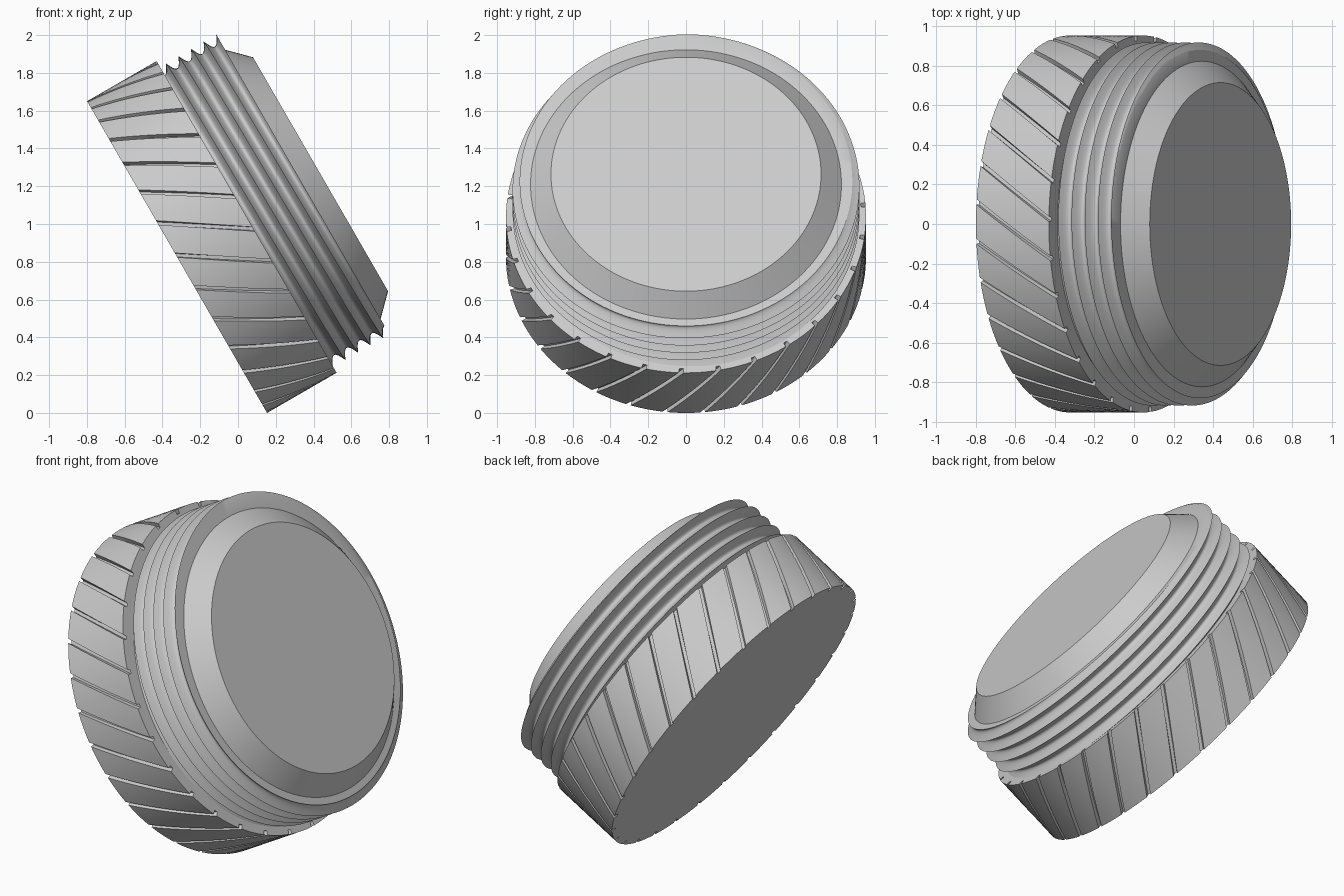
import bpy, bmesh
from math import sin, cos, pi, radians
from mathutils import Matrix, Vector

cube = bpy.data.objects.get("Cube")
if cube:
    bpy.data.objects.remove(cube, do_unlink=True)

GREY = (0.6, 0.6, 0.6, 1)
mat = bpy.data.materials.new("plain grey")
mat.use_nodes = True
mat.diffuse_color = GREY
mat.node_tree.nodes["Principled BSDF"].inputs["Base Color"].default_value = GREY

# The whole closure leans over: its axis is tilted 60 degrees towards +x
TILT = Matrix.Translation((-0.3225, 0, 0.825)) @ Matrix.Rotation(radians(60), 4, 'Y')


def polar(r, angle, z):
    return Vector((r * cos(angle), r * sin(angle), z))


def finish(name, bm):
    bmesh.ops.remove_doubles(bm, verts=bm.verts, dist=1e-4)
    bmesh.ops.recalc_face_normals(bm, faces=bm.faces)
    bm.transform(TILT)
    mesh = bpy.data.meshes.new(name)
    bm.to_mesh(mesh)
    bm.free()
    mesh.materials.append(mat)
    obj = bpy.data.objects.new(name, mesh)
    bpy.context.collection.objects.link(obj)
    bpy.ops.object.select_all(action='DESELECT')
    obj.select_set(True)
    bpy.context.view_layer.objects.active = obj
    bpy.ops.object.shade_smooth_by_angle(angle=radians(30))


def add_strips(bm, rows):
    """Quads between neighbouring rows of vertices."""
    for a, b in zip(rows, rows[1:]):
        for i in range(len(a) - 1):
            bm.faces.new((a[i], a[i + 1], b[i + 1], b[i]))


# Grip: a drum with slanted slots, made by twisting a notched outline upwards
R, HEIGHT, TWIST = 0.953, 0.425, 0.30
SLOTS, HALF, DEPTH = 30, 0.014, 0.025
STEP = 2 * pi / SLOTS
outline = []
for k in range(SLOTS):
    mid = radians(5.3) + k * STEP
    outline += [(R, mid - HALF), (R - DEPTH, mid - HALF * 0.8),
                (R - DEPTH, mid + HALF * 0.8)]
    outline += [(R, mid + HALF + (STEP - 2 * HALF) * i / 4) for i in range(4)]

bm = bmesh.new()
LEVELS = 8
rows = [[bm.verts.new(polar(r, a + TWIST * j / LEVELS, HEIGHT * j / LEVELS))
         for r, a in outline] for j in range(LEVELS + 1)]
add_strips(bm, [row + row[:1] for row in rows])
bm.faces.new(rows[0])
bm.faces.new(rows[-1])
finish("slotted_grip", bm)

# Threaded neck: helical sharp ridges with round valleys, then a bevelled end
PITCH, LOW, TOP = 0.077, 0.40, 0.769
TURN, PER = 144, 16
bm = bmesh.new()
columns = []
for i in range(TURN + 1):
    angle = 2 * pi * i / TURN
    start = TOP + PITCH * (i / TURN - 0.5)
    column = []
    for j in range(-6 * PER, PER + 1):
        z = min(max(start + PITCH * j / PER, LOW), TOP)
        r = 0.918 - 0.053 * abs(sin(pi * (z - start) / PITCH))
        column.append(bm.verts.new(polar(r, angle, z)))
    for r, z in ((0.823, TOP), (0.715, 0.877), (0, 0.877)):
        column.append(bm.verts.new(polar(r, angle, z)))
    columns.append(column)
add_strips(bm, columns)
finish("threaded_neck", bm)
